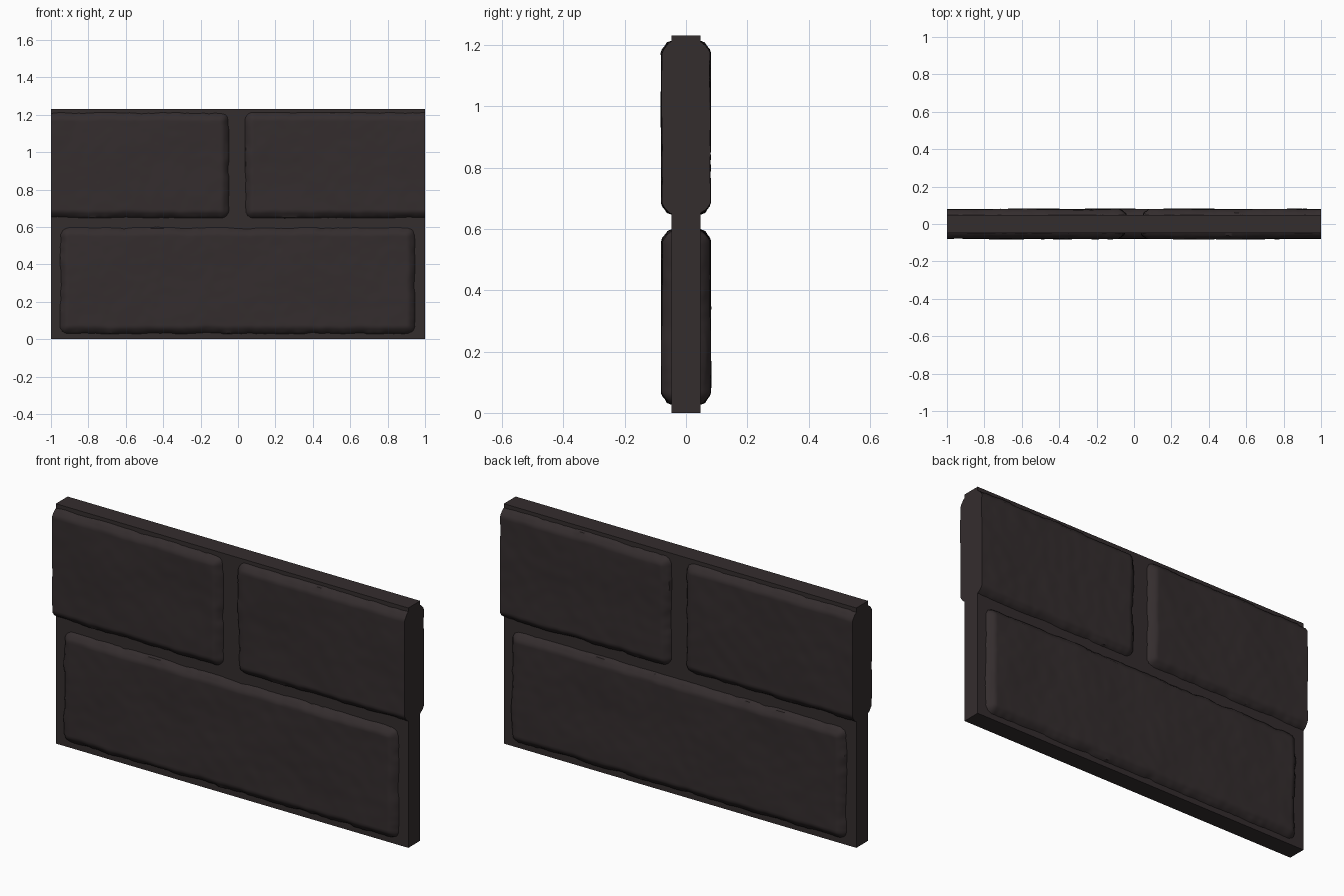
import bpy, bmesh, math
from mathutils import Vector, noise

cube = bpy.data.objects.get("Cube")
if cube:
    bpy.data.objects.remove(cube, do_unlink=True)

WIDTH, HEIGHT, HALF_CORE = 2.0, 1.23, 0.048

stone = bpy.data.materials.new("dark_stone")
stone.use_nodes = True
colour = (0.034, 0.026, 0.027, 1)
stone.diffuse_color = colour
bsdf = stone.node_tree.nodes["Principled BSDF"]
bsdf.inputs["Base Color"].default_value = colour
bsdf.inputs["Roughness"].default_value = 0.9


def add_object(name, bm):
    mesh = bpy.data.meshes.new(name)
    bm.to_mesh(mesh)
    bm.free()
    mesh.materials.append(stone)
    obj = bpy.data.objects.new(name, mesh)
    bpy.context.collection.objects.link(obj)
    return obj


def ramp(d, lo, hi):
    t = min(max((d - lo) / (hi - lo), 0), 1)
    return t * t * (3 - 2 * t)


def edge_depth(x, z, box, radius=0.04):
    """Distance inside a rounded rectangle, positive inwards."""
    x0, x1, z0, z1 = box
    qx = abs(x - (x0 + x1) / 2) - (x1 - x0) / 2 + radius
    qz = abs(z - (z0 + z1) / 2) - (z1 - z0) / 2 + radius
    return radius - math.hypot(max(qx, 0), max(qz, 0)) - min(max(qx, qz), 0)


def make_brick(name, box, back, seed):
    """Worn brick face, cut off flat where it runs past the slab's end."""
    x0, x1, z0, z1 = box
    left, right = max(x0 - 0.02, -1), min(x1 + 0.02, 1)
    low, high = z0 - 0.02, z1 + 0.02
    nx, nz = round((right - left) / 0.011), round((high - low) / 0.011)
    bm = bmesh.new()
    bmesh.ops.create_grid(bm, x_segments=nx, y_segments=nz, size=0.5)
    for v in bm.verts:
        x = left + (v.co.x + 0.5) * (right - left)
        z = low + (v.co.y + 0.5) * (high - low)
        p = Vector((x, z, seed * 7.3))
        # Ragged outline, chamfered rim and gently uneven face
        d = edge_depth(x, z, box) + 0.006 * noise.noise(p * 9)
        d += 0.003 * noise.noise(p * 26)
        y = 0.03 + 0.031 * ramp(d, -0.008, 0.006) + 0.018 * ramp(d, 0.004, 0.036)
        if d > 0:
            y += 0.005 * noise.noise(p * 4) + 0.0015 * noise.noise(p * 16)
        v.co = (x, -y, z)
    # Close the rim back into the slab
    rim = [e for e in bm.edges if e.is_boundary]
    skirt = bmesh.ops.extrude_edge_only(bm, edges=rim)
    for item in skirt["geom"]:
        if isinstance(item, bmesh.types.BMVert):
            item.co.y = -0.01
    bmesh.ops.recalc_face_normals(bm, faces=bm.faces)
    if sum(f.normal.y * f.calc_area() for f in bm.faces) > 0:
        bmesh.ops.reverse_faces(bm, faces=bm.faces)
    if back:
        for v in bm.verts:
            v.co.x, v.co.y = -v.co.x, -v.co.y
    obj = add_object(name, bm)
    bpy.ops.object.select_all(action="DESELECT")
    obj.select_set(True)
    bpy.context.view_layer.objects.active = obj
    bpy.ops.object.shade_smooth_by_angle(angle=math.radians(40))


# Flat mortar slab
bm = bmesh.new()
bmesh.ops.create_cube(bm, size=1)
for v in bm.verts:
    v.co = (v.co.x * WIDTH, v.co.y * 2 * HALF_CORE, (v.co.z + 0.5) * HEIGHT)
add_object("mortar_slab", bm)

# Two half bricks above one long brick, on both faces
bricks = {
    "lower_brick": (-0.95, 0.945, 0.03, 0.595),
    "upper_brick_a": (-1.3, -0.05, 0.65, 1.21),
    "upper_brick_b": (0.04, 1.3, 0.65, 1.21),
}
for side, back in (("front", False), ("back", True)):
    for i, (name, box) in enumerate(bricks.items()):
        make_brick(side + "_" + name, box, back, i + 1 + 3 * back)
